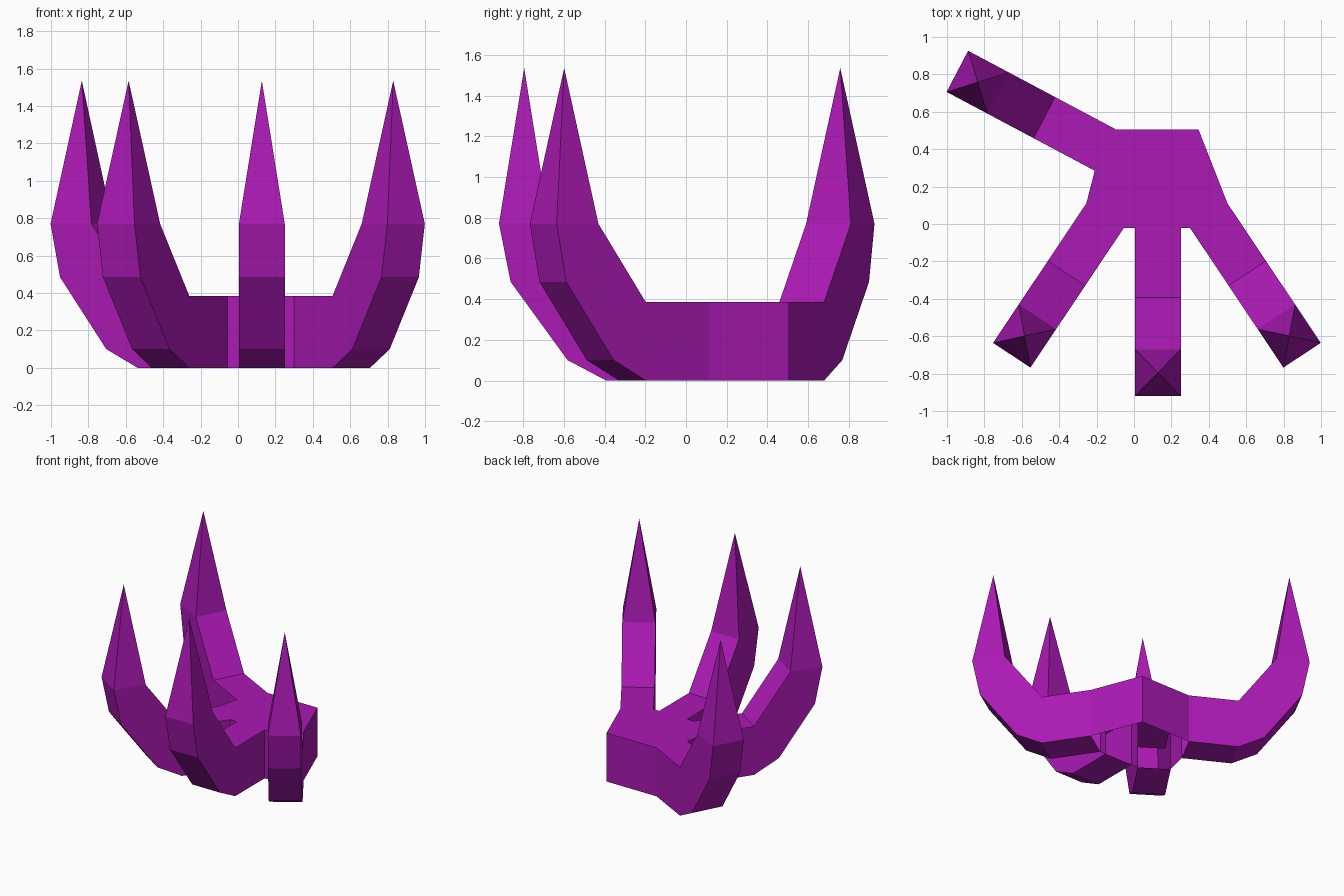
import bpy, bmesh
from mathutils import Vector

if "Cube" in bpy.data.objects:
    bpy.data.objects.remove(bpy.data.objects["Cube"])

H = 0.385            # palm thickness
KNUCKLE = 0.37       # distance from palm edge to the first bend

mat = bpy.data.materials.new("purple")
mat.diffuse_color = (0.41, 0.01, 0.46, 1)
mat.use_nodes = True
mat.node_tree.nodes["Principled BSDF"].inputs["Base Color"].default_value = mat.diffuse_color


def make_object(name, bm):
    mesh = bpy.data.meshes.new(name)
    bm.to_mesh(mesh)
    bm.free()
    mesh.materials.append(mat)
    obj = bpy.data.objects.new(name, mesh)
    bpy.context.collection.objects.link(obj)
    return obj


# Palm outline, counter-clockwise seen from above
ring = [(0.345, 0.505), (-0.095, 0.505), (-0.21, 0.285), (-0.255, 0.11),
        (-0.055, -0.022), (0.005, -0.022), (0.25, -0.022), (0.30, -0.022), (0.50, 0.11)]

# Fingers: index of the palm edge they leave from, and their direction
fingers = {
    "thumb": (1, (-0.79, 0.42)),
    "left_finger": (3, (-0.495, -0.74)),
    "middle_finger": (5, (0, -1)),
    "right_finger": (7, (0.495, -0.74)),
}
finger_edges = {edge for edge, _ in fingers.values()}

# Palm: top plate with walls between the fingers, hollow and open below
bm = bmesh.new()
top = [bm.verts.new((x, y, H)) for x, y in ring]
low = [bm.verts.new((x, y, 0)) for x, y in ring]
bm.faces.new(top)
for i in range(len(ring)):
    if i not in finger_edges:
        j = (i + 1) % len(ring)
        bm.faces.new((low[i], low[j], top[j], top[i]))
make_object("palm", bm)

# Finger side profile: (distance from palm, height), from palm top round to palm bottom
profile = [(0, H), (KNUCKLE, H), (0.65, 0.77), (0.897, 0.77),
           (0.84, 0.485), (0.56, 0.10), (KNUCKLE, 0), (0, 0)]
TIP = (0.773, 1.535)


def make_finger(name, edge, direction):
    d = Vector(direction).normalized()
    a, b = Vector(ring[edge]), Vector(ring[edge + 1])

    def place(base, s, z):
        p = base + d * s
        return (p.x, p.y, z)

    bm = bmesh.new()
    va = [bm.verts.new(place(a, s, z)) for s, z in profile]
    vb = [bm.verts.new(place(b, s, z)) for s, z in profile]
    # flat sides
    bm.faces.new(va)
    bm.faces.new(vb[::-1])
    # strips across the width, leaving the claw base open
    for i in range(len(profile) - 1):
        if i != 2:
            bm.faces.new((va[i], vb[i], vb[i + 1], va[i + 1]))
    # pointed claw
    tip = bm.verts.new(place((a + b) / 2, *TIP))
    base = (va[2], vb[2], vb[3], va[3])
    for i in range(4):
        bm.faces.new((base[i], base[(i + 1) % 4], tip))
    bm.normal_update()
    # make the sides face outward
    bmesh.ops.recalc_face_normals(bm, faces=bm.faces)
    strip = max(bm.faces, key=lambda f: f.normal.z)
    if strip.calc_center_median().z < H - 0.01:
        bmesh.ops.reverse_faces(bm, faces=bm.faces)
    make_object(name, bm)


for name, (edge, direction) in fingers.items():
    make_finger(name, edge, direction)
